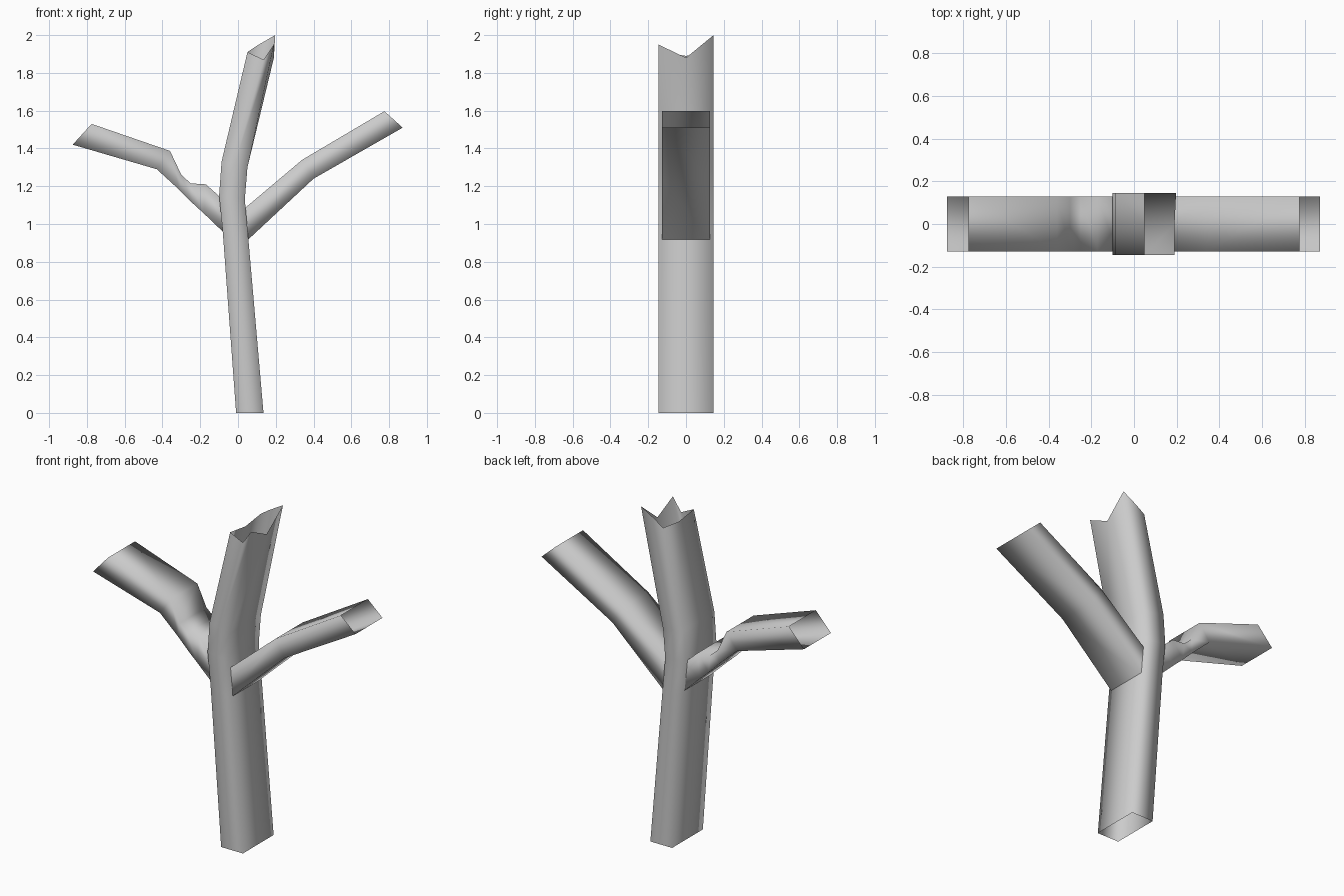
import bpy
import bmesh

old = bpy.data.objects.get("Cube")
if old:
    bpy.data.objects.remove(old, do_unlink=True)

# One plain grey material
grey = bpy.data.materials.new("grey_bark")
grey.use_nodes = True
colour = (0.6, 0.6, 0.6, 1)
grey.diffuse_color = colour
grey.node_tree.nodes["Principled BSDF"].inputs["Base Color"].default_value = colour


def box_ring(a, b, w, mids=False):
    """Rectangular section between two (x, z) points, w deep to each side."""
    corners = [(a[0], -w, a[1]), (b[0], -w, b[1]), (b[0], w, b[1]), (a[0], w, a[1])]
    if not mids:
        return corners
    ring = []
    for p, q in zip(corners, corners[1:] + corners[:1]):
        ring += [p, tuple((s + t) / 2 for s, t in zip(p, q))]
    return ring


def open_tube(name, rings):
    """Skin the rings into an open, smooth-shaded tube."""
    bm = bmesh.new()
    loops = [[bm.verts.new(p) for p in ring] for ring in rings]
    n = len(loops[0])
    for low, high in zip(loops, loops[1:]):
        for i in range(n):
            j = (i + 1) % n
            bm.faces.new((low[i], low[j], high[j], high[i]))
    bmesh.ops.recalc_face_normals(bm, faces=bm.faces[:])
    for f in bm.faces:
        f.smooth = True
    mesh = bpy.data.meshes.new(name)
    bm.to_mesh(mesh)
    bm.free()
    mesh.materials.append(grey)
    obj = bpy.data.objects.new(name, mesh)
    bpy.context.collection.objects.link(obj)
    return obj


# Trunk: bent box tube with a broken, jagged rim
W = 0.146
trunk = [((-0.01, 0), (0.135, 0)),
         ((-0.08, 0.95), (0.055, 0.92)),
         ((-0.1, 1.15), (0.036, 1.13)),
         ((-0.087, 1.33), (0.05, 1.3))]
rim = [(0.05, -W, 1.91), (0.135, -W, 1.87), (0.19, -W, 1.95), (0.19, 0, 1.88),
       (0.197, W, 2.0), (0.11, W, 1.95), (0.05, W, 1.91), (0.05, 0, 1.89)]
rings = [box_ring(a, b, W, True) for a, b in trunk]
open_tube("trunk", rings + [rim])

# Branches: lower and upper outline points at each station
D = 0.128
left_branch = [((0.035, 0.9), (0.02, 1.07)),
               ((0.4, 1.24), (0.34, 1.34)),
               ((0.872, 1.51), (0.775, 1.597))]
right_branch = [((-0.06, 0.94), (-0.08, 1.13)),
                ((-0.18, 1.055), (-0.17, 1.21)),
                ((-0.24, 1.11), (-0.25, 1.215)),
                ((-0.31, 1.18), (-0.3, 1.26)),
                ((-0.43, 1.29), (-0.36, 1.387)),
                ((-0.875, 1.42), (-0.775, 1.53))]
for name, path in (("left_branch", left_branch), ("right_branch", right_branch)):
    open_tube(name, [box_ring(a, b, D) for a, b in path])
